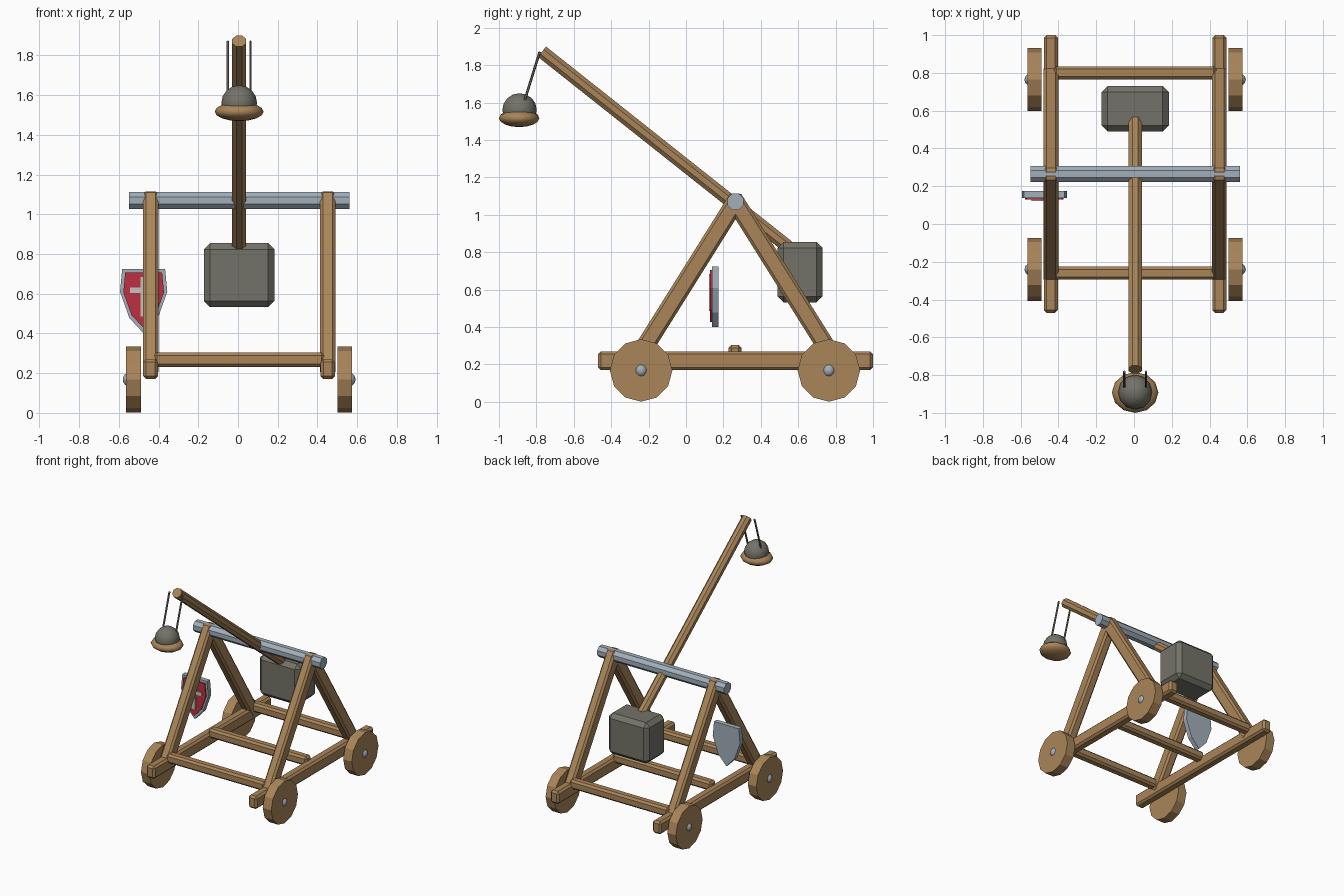
import bpy, bmesh, math
from mathutils import Vector, Matrix

if "Cube" in bpy.data.objects:
    bpy.data.objects.remove(bpy.data.objects["Cube"])

CX = 0.006  # centre line of the frame


def material(name, rgb):
    m = bpy.data.materials.new(name)
    m.diffuse_color = (*rgb, 1)
    m.use_nodes = True
    m.node_tree.nodes["Principled BSDF"].inputs["Base Color"].default_value = m.diffuse_color
    return m


WOOD = material("wood", (0.40, 0.235, 0.10))
STONE = material("stone", (0.175, 0.17, 0.14))
IRON = material("iron", (0.36, 0.43, 0.49))
RED = material("red", (0.52, 0.03, 0.055))
CREAM = material("cream", (0.58, 0.55, 0.48))


def finish(bm, name, mat, bevel=0):
    if bevel:
        bmesh.ops.bevel(bm, geom=bm.edges[:], offset=bevel, segments=1,
                        affect='EDGES', profile=0.5)
    bmesh.ops.recalc_face_normals(bm, faces=bm.faces[:])
    me = bpy.data.meshes.new(name)
    bm.to_mesh(me)
    bm.free()
    me.materials.append(mat)
    ob = bpy.data.objects.new(name, me)
    bpy.context.collection.objects.link(ob)
    return ob


def align(p, q, side=Vector((1, 0, 0))):
    """Matrix whose z axis runs from p to q and whose origin is midway."""
    z = (q - p).normalized()
    if abs(z.dot(side)) > 0.9:
        side = Vector((0, 1, 0))
    y = z.cross(side).normalized()
    x = y.cross(z)
    m = Matrix((x, y, z)).transposed().to_4x4()
    m.translation = (p + q) / 2
    return m


def beam(name, p, q, w, h, mat=WOOD, bevel=0.015):
    """Chamfered square timber from p to q."""
    p, q = Vector(p), Vector(q)
    bm = bmesh.new()
    bmesh.ops.create_cube(bm, size=1)
    bmesh.ops.scale(bm, vec=(w, h, (q - p).length), verts=bm.verts)
    bm.transform(align(p, q))
    return finish(bm, name, mat, bevel)


def rod(name, p, q, r, sides, mat, turn=0.0):
    """Faceted cylinder from p to q."""
    p, q = Vector(p), Vector(q)
    bm = bmesh.new()
    bmesh.ops.create_cone(bm, cap_ends=True, segments=sides, radius1=r,
                          radius2=r, depth=(q - p).length)
    bm.transform(align(p, q) @ Matrix.Rotation(turn, 4, 'Z'))
    return finish(bm, name, mat)


def ball(name, c, size, mat, u=12, v=8):
    bm = bmesh.new()
    bmesh.ops.create_uvsphere(bm, u_segments=u, v_segments=v, radius=1)
    bmesh.ops.scale(bm, vec=size, verts=bm.verts)
    bmesh.ops.translate(bm, vec=c, verts=bm.verts)
    for f in bm.faces:
        f.smooth = True
    return finish(bm, name, mat)


def plate(name, outline, y0, y1, mat):
    """Flat (x, z) outline given thickness along y."""
    bm = bmesh.new()
    f = bm.faces.new([bm.verts.new((x, y0, z)) for x, z in outline])
    ext = bmesh.ops.extrude_face_region(bm, geom=[f])
    vs = [g for g in ext["geom"] if isinstance(g, bmesh.types.BMVert)]
    bmesh.ops.translate(bm, vec=(0, y1 - y0, 0), verts=vs)
    return finish(bm, name, mat)


# Side rails, legs, wheels and hubs on both sides
for s, side in ((-1, "left"), (1, "right")):
    x = CX + s * 0.446
    beam(f"{side}_rail", (x, -0.47, 0.22), (x, 1.0, 0.22), 0.075, 0.10)
    for d, end in ((-1, "front"), (1, "back")):
        beam(f"{side}_{end}_leg", (x, 0.265 + d * 0.537, 0.212),
             (x, 0.265 - d * 0.018, 1.097), 0.078, 0.098)
        wy = 0.262 + d * 0.502
        rod(f"{side}_{end}_wheel", (CX + s * 0.495, wy, 0.168),
            (CX + s * 0.569, wy, 0.168), 0.167, 12, WOOD)
        ball(f"{side}_{end}_hub", (CX + s * 0.55, wy, 0.168),
             (0.036, 0.034, 0.036), IRON)

# Crossbars
for name, y in (("front", -0.26), ("middle", 0.262), ("back", 0.80)):
    beam(f"{name}_crossbar", (CX - 0.43, y, 0.267), (CX + 0.43, y, 0.267),
         0.07, 0.072)

# Pivot axle and throwing arm
rod("axle", (CX - 0.555, 0.265, 1.07), (CX + 0.555, 0.265, 1.07),
    0.0465, 8, IRON, math.pi / 8)
rod("throwing_arm", (CX, -0.77, 1.872), (CX, 0.545, 0.83),
    0.038, 8, WOOD, math.pi / 8)

# Counterweight
beam("counterweight", (CX, 0.61, 0.532), (CX, 0.61, 0.855), 0.356, 0.24,
     STONE, 0.032)

# Sling: two cords, a shallow bowl and the shot
for s, side in ((-1, "left"), (1, "right")):
    rod(f"{side}_cord", (CX + s * 0.057, -0.782, 1.872),
        (CX + s * 0.057, -0.885, 1.54), 0.007, 6, STONE)
ball("sling_bowl", (CX, -0.892, 1.517), (0.123, 0.108, 0.048), WOOD)
ball("stone_shot", (CX, -0.89, 1.56), (0.09, 0.092, 0.09), STONE)

# Shield: iron body with raised rim, red field and cream cross
SX = -0.475
half = [(0.108, 0.725), (0.119, 0.61), (0.072, 0.478)]
outer = [(x, z) for x, z in half] + [(0, 0.40)] + [(-x, z) for x, z in half[::-1]]


def scaled(k):
    return [(SX + x * k, 0.59 + (z - 0.59) * k) for x, z in outer]


plate("shield_body", scaled(1), 0.138, 0.175, IRON)
plate("shield_field", scaled(0.86), 0.129, 0.14, RED)


def rect(x, z0, z1):
    return [(SX - x, z0), (SX + x, z0), (SX + x, z1), (SX - x, z1)]


plate("cross_upright", rect(0.016, 0.485, 0.685), 0.122, 0.13, CREAM)
plate("cross_bar", rect(0.068, 0.603, 0.632), 0.123, 0.13, CREAM)
